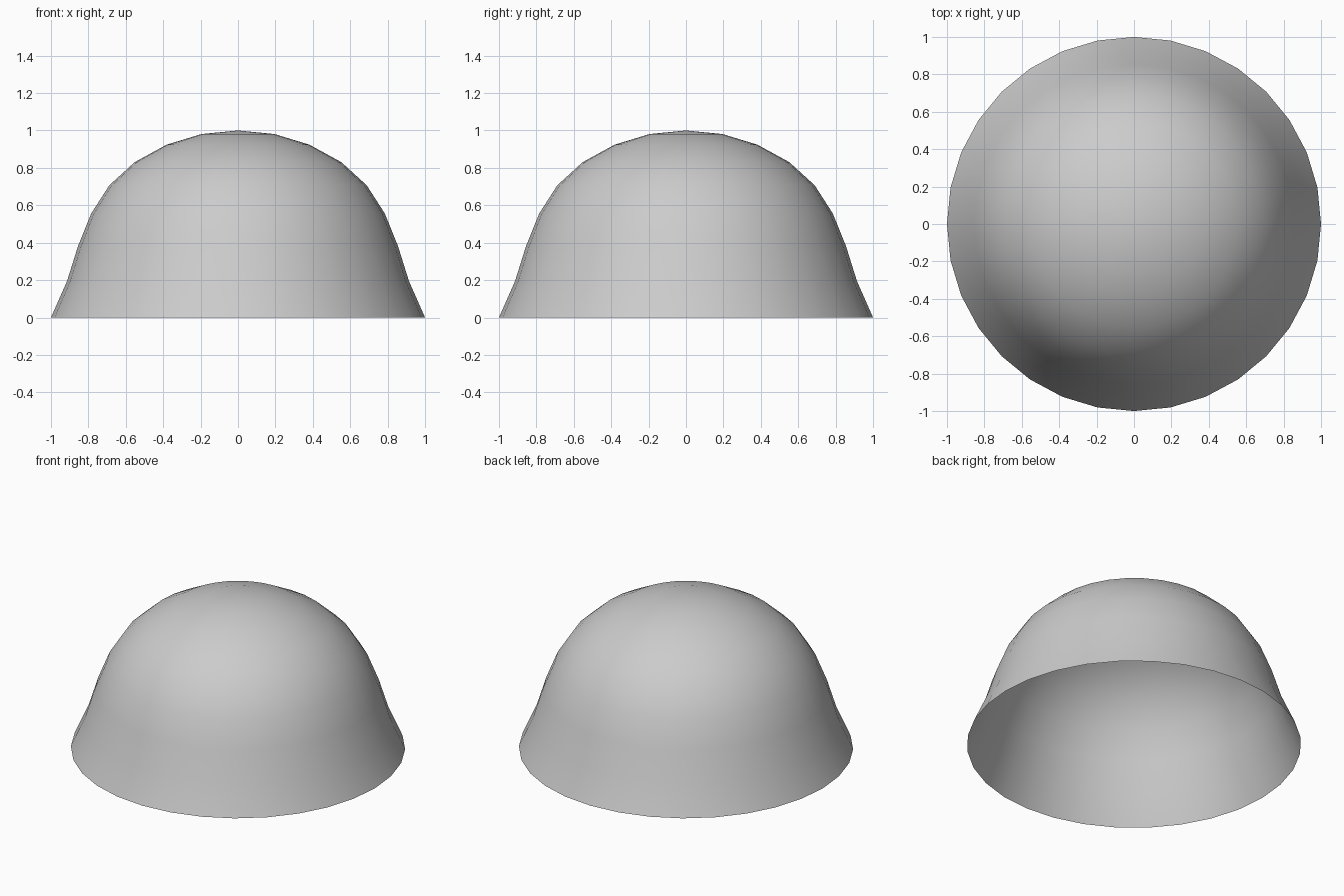
import bpy, bmesh, math

if "Cube" in bpy.data.objects:
    bpy.data.objects.remove(bpy.data.objects["Cube"])

# Dome profile (radius, height): round crown flaring out to an open rim
PROFILE = [(1.0, 0.0), (0.914, 0.195), (0.855, 0.383), (0.785, 0.556),
           (0.688, 0.707), (0.552, 0.831), (0.382, 0.924), (0.195, 0.981)]
SIDES = 32

bm = bmesh.new()
rings = [[bm.verts.new((r * math.cos(2 * math.pi * i / SIDES),
                        r * math.sin(2 * math.pi * i / SIDES), z))
          for i in range(SIDES)] for r, z in PROFILE]

# Side bands
for low, high in zip(rings, rings[1:]):
    for i in range(SIDES):
        j = (i + 1) % SIDES
        bm.faces.new((low[i], low[j], high[j], high[i]))

# Crown fan
tip = bm.verts.new((0, 0, 1))
for i in range(SIDES):
    bm.faces.new((rings[-1][i], rings[-1][(i + 1) % SIDES], tip))

for f in bm.faces:
    f.smooth = True
mesh = bpy.data.meshes.new("flared_dome")
bm.to_mesh(mesh)
bm.free()
bpy.context.collection.objects.link(bpy.data.objects.new("flared_dome", mesh))
